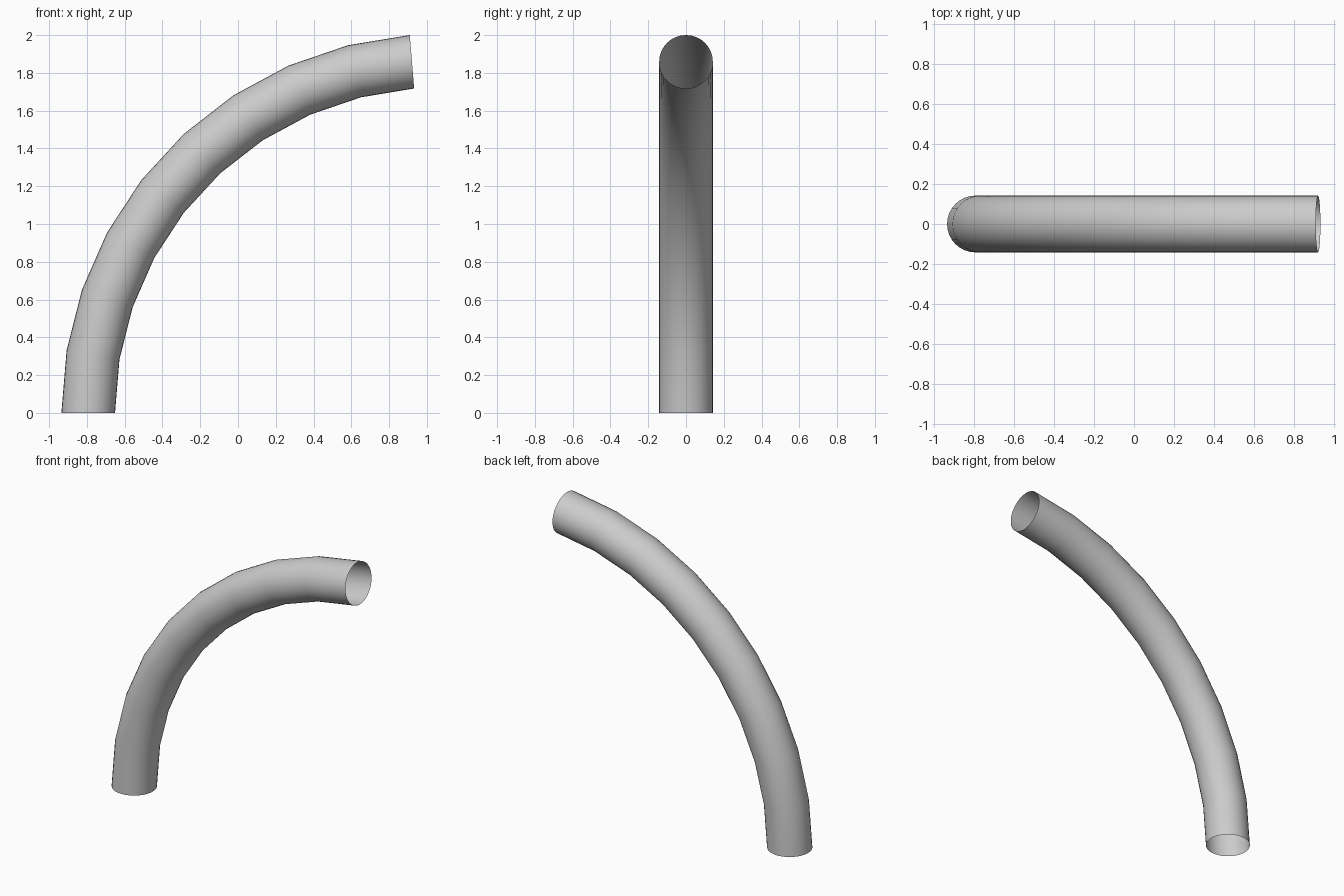
import bpy, bmesh
from math import sin, cos, pi, acos

if "Cube" in bpy.data.objects:
    bpy.data.objects.remove(bpy.data.objects["Cube"])

BEND_R, TUBE_R = 1.865, 0.142
SWEEP = acos(0.081)
STEPS, SIDES = 9, 32
START_X = -0.935 + TUBE_R

# Open-ended bent pipe: rings swept along an arc
bm = bmesh.new()
rings = []
for i in range(STEPS + 1):
    a = SWEEP * i / STEPS
    ring = []
    for j in range(SIDES):
        t = 2 * pi * j / SIDES
        r = BEND_R + TUBE_R * cos(t)
        ring.append(bm.verts.new((START_X + BEND_R - r * cos(a), TUBE_R * sin(t), r * sin(a))))
    rings.append(ring)
for lower, upper in zip(rings, rings[1:]):
    for j in range(SIDES):
        k = (j + 1) % SIDES
        bm.faces.new((lower[j], upper[j], upper[k], lower[k])).smooth = True

# Make the walls face outwards
bm.normal_update()
f = bm.faces[:][0]
mid = sum((v.co for v in rings[0]), rings[0][0].co * 0) / SIDES
if f.normal.dot(rings[0][0].co - mid) < 0:
    bmesh.ops.reverse_faces(bm, faces=bm.faces[:])

mesh = bpy.data.meshes.new("bent_pipe")
bm.to_mesh(mesh)
bm.free()
pipe = bpy.data.objects.new("bent_pipe", mesh)
bpy.context.collection.objects.link(pipe)
